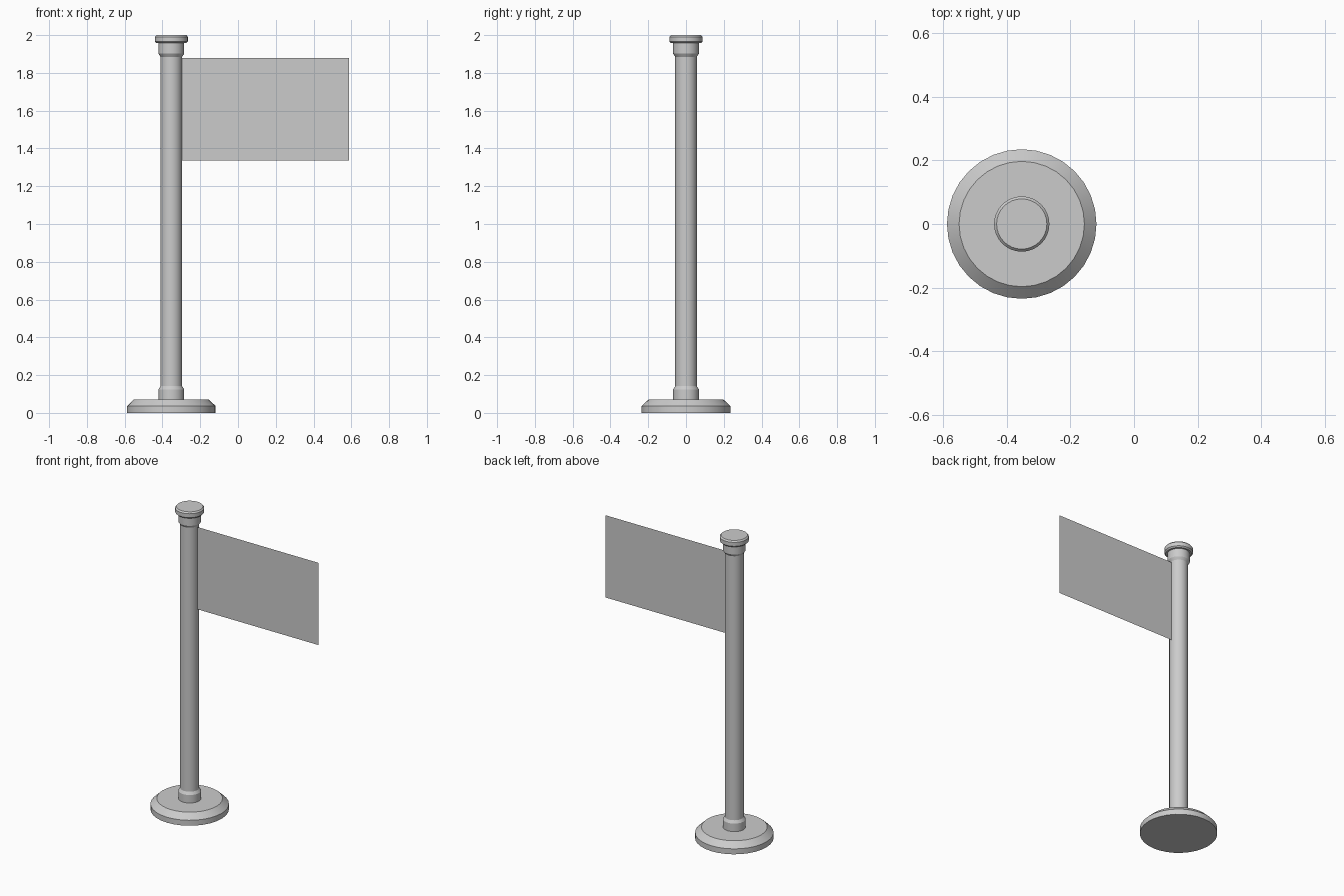
import bpy, bmesh, math

if "Cube" in bpy.data.objects:
    bpy.data.objects.remove(bpy.data.objects["Cube"])

POLE_X = -0.353
SIDES = 32


def lathe(name, profile):
    """Revolve (radius, z) points around the pole axis and cap both ends."""
    bm = bmesh.new()
    rings = []
    for r, z in profile:
        rings.append([bm.verts.new((r * math.cos(2 * math.pi * i / SIDES),
                                    r * math.sin(2 * math.pi * i / SIDES), z))
                      for i in range(SIDES)])
    for low, high in zip(rings, rings[1:]):
        for i in range(SIDES):
            j = (i + 1) % SIDES
            bm.faces.new((low[i], low[j], high[j], high[i]))
    bm.faces.new(rings[0][::-1])
    bm.faces.new(rings[-1])
    mesh = bpy.data.meshes.new(name)
    bm.to_mesh(mesh)
    bm.free()
    obj = bpy.data.objects.new(name, mesh)
    obj.location.x = POLE_X
    bpy.context.collection.objects.link(obj)
    bpy.ops.object.select_all(action='DESELECT')
    obj.select_set(True)
    bpy.context.view_layer.objects.active = obj
    bpy.ops.object.shade_smooth_by_angle(angle=math.radians(30))
    return obj


# Bevelled foot
lathe("base", [(0.235, 0), (0.235, 0.036), (0.197, 0.072)])

# Pole with a collar at each end
lathe("pole", [(0.068, 0.072), (0.068, 0.125), (0.057, 0.142),
               (0.057, 1.885), (0.068, 1.902), (0.068, 1.957)])

# Cap with softened rims
lathe("cap", [(0.079, 1.957), (0.087, 1.965), (0.087, 1.991), (0.079, 2.0)])

# Thin flat flag
x0, x1, z0, z1 = POLE_X + 0.055, 0.588, 1.335, 1.878
mesh = bpy.data.meshes.new("flag")
mesh.from_pydata([(x0, 0, z0), (x1, 0, z0), (x1, 0, z1), (x0, 0, z1)], [], [(0, 1, 2, 3)])
bpy.context.collection.objects.link(bpy.data.objects.new("flag", mesh))
